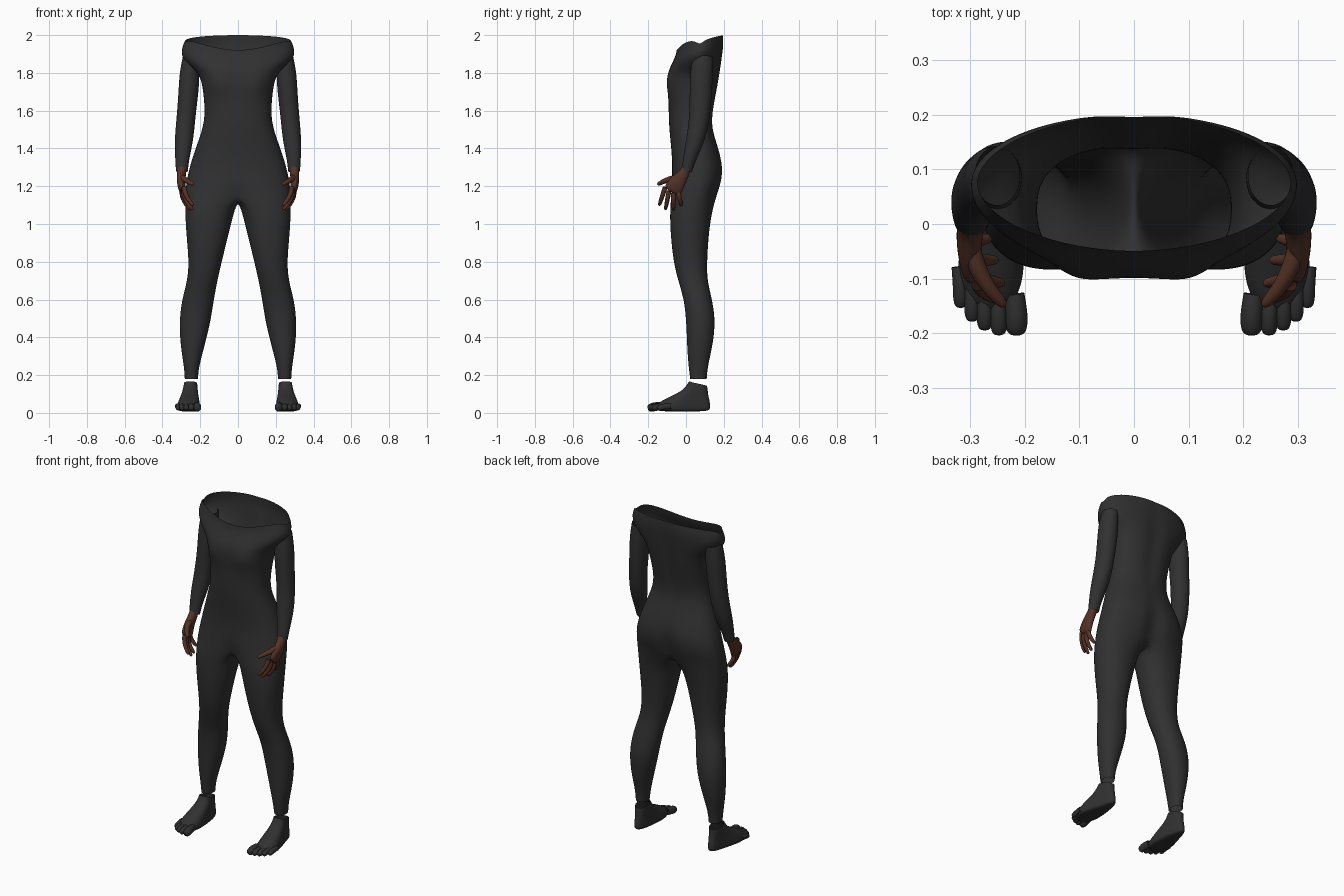
import bpy, bmesh, math
from mathutils import Vector

cube = bpy.data.objects.get("Cube")
if cube:
    bpy.data.objects.remove(cube, do_unlink=True)


def material(name, rgb):
    m = bpy.data.materials.new(name)
    m.use_nodes = True
    m.diffuse_color = (*rgb, 1)
    bsdf = m.node_tree.nodes["Principled BSDF"]
    bsdf.inputs["Base Color"].default_value = (*rgb, 1)
    bsdf.inputs["Roughness"].default_value = 0.8
    return m


SUIT = material("charcoal suit", (0.03, 0.03, 0.03))
SKIN = material("brown skin", (0.09, 0.032, 0.02))


def finish(name, bm, mat, levels=2):
    """Turn a left-side mesh into a mirrored, smooth object."""
    me = bpy.data.meshes.new(name)
    bm.to_mesh(me)
    bm.free()
    me.materials.append(mat)
    for p in me.polygons:
        p.use_smooth = True
    ob = bpy.data.objects.new(name, me)
    bpy.context.collection.objects.link(ob)
    ob.modifiers.new("Mirror", "MIRROR").merge_threshold = 0.0005
    sub = ob.modifiers.new("Subdivision", "SUBSURF")
    sub.levels = sub.render_levels = levels
    return ob


def bridge(bm, upper, lower, closed=True):
    n = len(upper)
    for i in range(n if closed else n - 1):
        j = (i + 1) % n
        bm.faces.new((upper[i], lower[i], lower[j], upper[j]))


def power(v, e):
    return math.copysign(abs(v) ** (2 / e), v)


def tube(bm, path, n=12, caps=(False, True), hint=(0, 1, 0)):
    """Loft ellipses along points given as x, y, z, thickness, width."""
    pts = [Vector(p[:3]) for p in path]
    rings = []
    for i, p in enumerate(path):
        d = (pts[min(i + 1, len(pts) - 1)] - pts[max(i - 1, 0)]).normalized()
        u = Vector(hint)
        u = (u - d * u.dot(d)).normalized()
        v = u.cross(d)
        ring = []
        for k in range(n):
            a = math.tau * k / n
            ring.append(bm.verts.new(pts[i] + v * p[3] * math.cos(a) + u * p[4] * math.sin(a)))
        rings.append(ring)
    faces = len(bm.faces)
    for a, b in zip(rings, rings[1:]):
        bridge(bm, a, b)
    for cap, ring in zip(caps, (rings[0], rings[-1])):
        if cap:
            bm.faces.new(ring)
    bm.faces.ensure_lookup_table()
    bmesh.ops.recalc_face_normals(bm, faces=bm.faces[faces:])


# Body: half rings for the torso, continuing into a full-ring leg
TORSO = [  # height, half width, front, back, squareness
    (1.95, .288, -.05, .2, 1.9), (1.915, .302, -.055, .203, 2.0),
    (1.88, .298, -.068, .197, 2.2), (1.84, .262, -.083, .19, 2.4),
    (1.80, .208, -.095, .182, 2.6), (1.74, .19, -.099, .172, 2.7),
    (1.66, .18, -.093, .157, 2.5), (1.58, .176, -.092, .142, 2.4),
    (1.50, .188, -.089, .14, 2.3), (1.40, .226, -.078, .175, 2.3),
    (1.30, .258, -.072, .201, 2.4), (1.22, .274, -.08, .192, 2.4),
    (1.16, .281, -.085, .17, 2.4)]
BUMPS = [  # facing, x, z, x spread, z spread, push
    (-1, .105, 1.755, .05, .05, .02), (-1, 0, 1.14, .05, .06, -.03),
    (1, 0, 1.22, .025, .09, -.035), (1, 0, 1.75, .03, .25, -.012)]
LEG = [  # height, inner, outer, front, back
    (1.06, .02, .281, -.087, .137), (.94, .05, .274, -.082, .12),
    (.80, .085, .26, -.067, .112), (.70, .108, .268, -.042, .112),
    (.60, .127, .298, -.01, .14), (.47, .146, .313, .002, .158),
    (.335, .182, .302, .006, .137), (.24, .207, .285, .014, .114),
    (.18, .212, .282, .022, .11)]
HALF = 16


def rim_shift(s):
    """Neckline: high at the back, low at the front centre."""
    return .05 * s ** .5 if s > 0 else -.1 * s - .13 * s * s


bm = bmesh.new()
rings = []
for z, rx, front, back, e in TORSO:
    ring = []
    for k in range(HALF + 1):
        a = math.pi * (k / HALF - .5)
        s = math.sin(a)
        c = 0 if k in (0, HALF) else math.cos(a)
        x = rx * power(c, e)
        y = (front + back) / 2 + (back - front) / 2 * power(s, e)
        for side, bx, bz, sx, sz, push in BUMPS:
            fade = math.exp(-((x - bx) / sx) ** 2 - ((z - bz) / sz) ** 2)
            y += side * push * fade * max(0, side * s) ** .5
        weight = min(1, max(0, (z - 1.8) / .15))
        ring.append(bm.verts.new((x, y, z + weight * rim_shift(s))))
    rings.append(ring)
for a, b in zip(rings, rings[1:]):
    bridge(bm, a, b, closed=False)

# Crotch seam closes the last half ring
first, last = rings[-1][0].co, rings[-1][-1].co
seam = []
for k in range(1, 6):
    p = last.lerp(first, k / 6)
    p.z -= .035 * math.sin(math.pi * k / 6)
    seam.append(bm.verts.new(p))
upper = rings[-1] + seam
angles = [math.radians(-120 + 240 * k / HALF) for k in range(HALF + 1)]
angles += [math.radians(120 + 20 * k) for k in range(1, 6)]
for z, x0, x1, front, back in LEG:
    lower = [bm.verts.new(((x0 + x1) / 2 + (x1 - x0) / 2 * power(math.cos(a), 2.15),
                           (front + back) / 2 + (back - front) / 2 * power(math.sin(a), 2.15),
                           z)) for a in angles]
    bridge(bm, upper, lower)
    upper = lower
finish("body_suit", bm, SUIT)

# Sleeves
bm = bmesh.new()
tube(bm, [(.25, .088, 1.89, .042, .055), (.256, .083, 1.80, .055, .062),
          (.262, .078, 1.70, .054, .06), (.272, .075, 1.60, .051, .057),
          (.281, .062, 1.50, .051, .053), (.289, .042, 1.42, .048, .047),
          (.296, .017, 1.34, .037, .034), (.297, .004, 1.28, .032, .028)],
     n=16, caps=(False, False))
finish("sleeves", bm, SUIT)

# Hands: palm, four curled fingers and a thumb
bm = bmesh.new()
tube(bm, [(.297, .008, 1.31, .027, .024), (.299, -.005, 1.275, .026, .027),
          (.302, -.035, 1.235, .024, .041), (.299, -.062, 1.195, .021, .05),
          (.293, -.078, 1.168, .016, .048)])
FINGERS = [((.285, -.11, 1.195), (.236, -.142, 1.098)),
           ((.289, -.09, 1.175), (.238, -.109, 1.075)),
           ((.293, -.066, 1.165), (.25, -.066, 1.073)),
           ((.296, -.042, 1.17), (.262, -.025, 1.098))]
for root, tip in FINGERS:
    root, tip = Vector(root), Vector(tip)
    path = []
    for t, r in ((0, .014), (.35, .014), (.7, .012), (.95, .01), (1, .005)):
        p = root.lerp(tip, t)
        p.x += .014 * math.sin(math.pi * t)
        path.append((*p, r, r))
    tube(bm, path, n=8)
tube(bm, [(.302, -.025, 1.25, .018, .018), (.29, -.075, 1.24, .019, .019),
          (.268, -.115, 1.228, .015, .015), (.243, -.143, 1.213, .012, .012),
          (.235, -.15, 1.208, .006, .006)], n=8, hint=(0, 0, 1))
finish("hands", bm, SKIN)

# Feet: stacked outlines, wider toward the toes, open at the ankle
bm = bmesh.new()
upper = None
for z, front, back, grow in ((.155, .015, .112, .85), (.125, -.01, .115, .9),
                             (.098, -.06, .118, .92), (.07, -.12, .125, .95),
                             (.045, -.163, .13, 1), (.022, -.168, .13, 1),
                             (.006, -.155, .118, .88)):
    ring = []
    for k in range(20):
        a = math.tau * k / 20
        y = (front + back) / 2 + (back - front) / 2 * power(math.sin(a), 2.4)
        t = min(1, max(0, (.06 - y) / .17))
        x = .25 + .014 * t + (.04 + .03 * t) * grow * power(math.cos(a), 2.4)
        lift = .012 * math.sin(a) if z > .15 else 0
        ring.append(bm.verts.new((x, y + .2 * max(0, x - .26) * t, z - lift)))
    if upper:
        bridge(bm, upper, ring)
    upper = ring
bm.faces.new(upper[::-1])
finish("feet", bm, SUIT)

# Toes
bm = bmesh.new()
for x, tip, r in ((.215, -.203, .022), (.247, -.203, .017), (.273, -.194, .016),
                  (.296, -.178, .0155), (.317, -.153, .015)):
    tube(bm, [(x + .004, tip + .075, .036, r * .9, r), (x, tip + .04, .034, r, r * 1.15),
              (x, tip + .018, .028, r, r * 1.1), (x, tip + .004, .025, r * .8, r * .85),
              (x, tip, .024, r * .4, r * .4)], n=10, hint=(0, 0, 1))
finish("toes", bm, SUIT)
